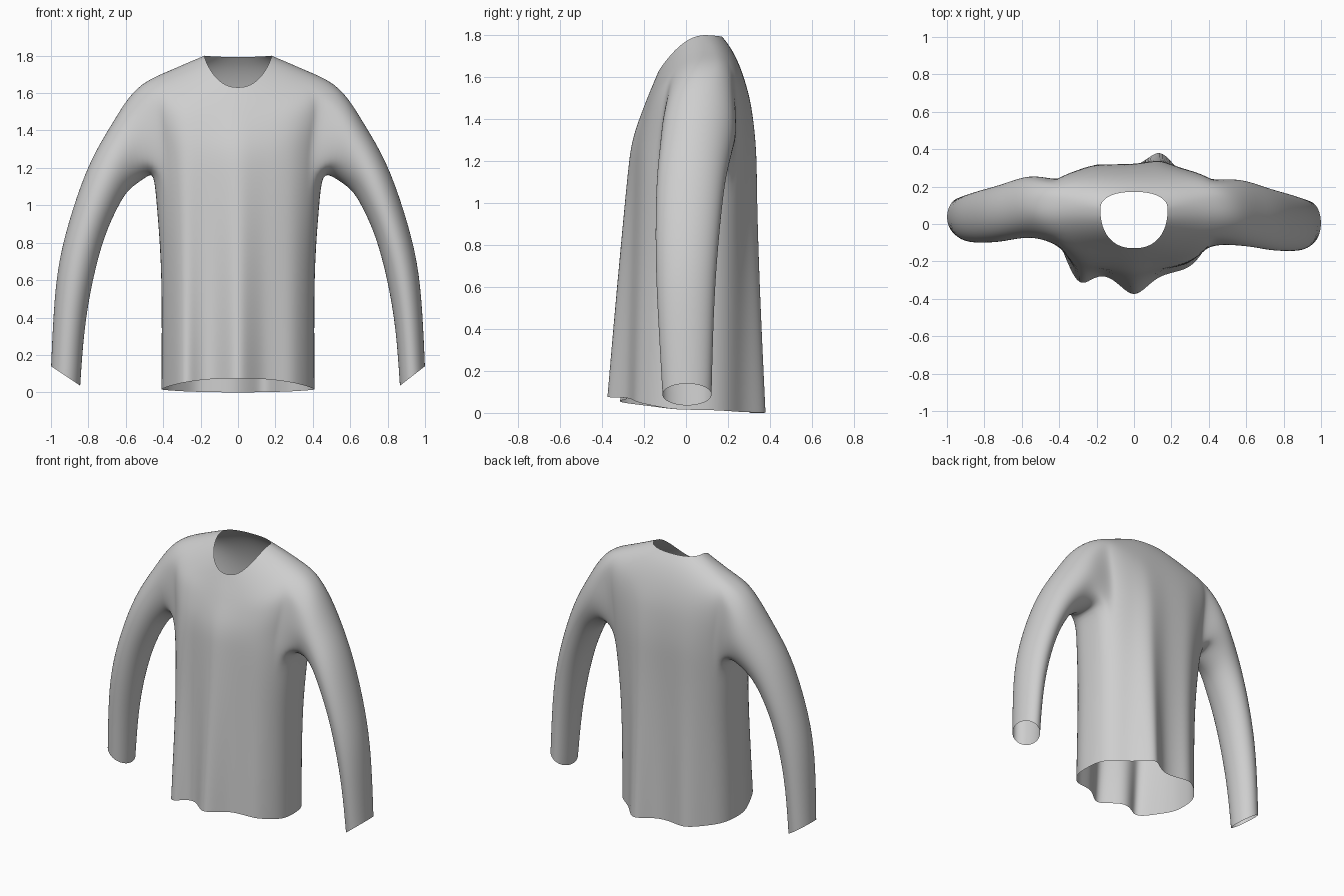
import bpy, bmesh
from math import sin, cos, pi, exp, copysign

cube = bpy.data.objects.get("Cube")
if cube:
    bpy.data.objects.remove(cube)

COLS = 48          # columns around the torso
HALF = 4           # armhole half width in columns
LOW, HIGH = 4, 8   # torso rings bounding the armholes
AROUND = 24        # points around a sleeve

# Torso rings: half width, front y, side y, back y, front z, side z, back z,
# back roundness (lower is squarer)
TORSO = [
    (.410, -.285, .00, .300, .075, .015, .0, .70),
    (.408, -.278, .00, .302, .34, .32, .31, .70),
    (.410, -.267, .01, .306, .70, .70, .70, .68),
    (.435, -.257, .02, .313, 1.0, 1.0, 1.0, .64),
    (.450, -.250, .03, .320, 1.18, 1.18, 1.18, .58),
    (.455, -.244, .04, .320, 1.26, 1.30, 1.28, .54),
    (.470, -.232, .05, .315, 1.33, 1.42, 1.38, .52),
    (.488, -.212, .06, .305, 1.40, 1.54, 1.48, .52),
    (.490, -.192, .08, .285, 1.46, 1.67, 1.57, .56),
    (.380, -.172, .09, .255, 1.52, 1.715, 1.66, .66),
    (.265, -.150, .09, .215, 1.58, 1.765, 1.74, .78),
    (.180, -.130, .08, .172, 1.63, 1.80, 1.793, .87),
]
# Sleeve rings: outer x, outer z, inner x, inner z, front y, back y
SLEEVE = [
    (.583, 1.59, .51, 1.150, -.115, .245),
    (.675, 1.435, .61, 1.085, -.125, .22),
    (.792, 1.245, .66, 1.0, -.142, .188),
    (.887, .98, .737, .84, -.147, .165),
    (.964, .70, .80, .60, -.145, .142),
    (.988, .42, .845, .34, -.130, .130),
    (1.0, .14, .865, .035, -.113, .123),
]
# Cloth folds: centre x, width, depth
FRONT_FOLDS = [(0, .08, .115), (-.3, .075, .14), (.3, .06, .02)]
BACK_FOLDS = [(.14, .08, .105), (-.22, .09, .05)]


def power(v, e):
    return copysign(abs(v) ** e, v)


def fold(x, z, folds):
    fade = max(0, 1 - z / 1.6)
    return fade * sum(d * exp(-((x - c) / w) ** 2) for c, w, d in folds)


def torso_point(ring, col):
    a, yf, ys, yb, zf, zs, zb, roundness = ring
    t = 2 * pi * col / COLS
    s = sin(t)
    x = a * power(cos(t), .87)
    if s > 0:
        end_y, end_z, bend, folds = yb, zb, roundness, BACK_FOLDS
    else:
        end_y, end_z, bend, folds = yf, zf, .87, FRONT_FOLDS
    y = ys + (end_y - ys) * abs(s) ** bend
    z = zs + (end_z - zs) * abs(s) ** 1.6
    return x, y + s * fold(x, z, folds), z


def sleeve_point(ring, side, k):
    ox, oz, ix, iz, yf, yb = ring
    if side < 0:       # the right sleeve hangs a little looser and further back
        ix, yf, yb = ix - .022, yf + .045, yb + .02
    t = 2 * pi * k / AROUND
    c = cos(t)
    x = (ox + ix) / 2 + (ox - ix) / 2 * c
    z = (oz + iz) / 2 + (oz - iz) / 2 * c
    return side * x, (yf + yb) / 2 + (yb - yf) / 2 * sin(t), z


bm = bmesh.new()


def skin(lower, upper, skip=lambda i: False):
    n = len(lower)
    for i in range(n):
        if not skip(i):
            j = (i + 1) % n
            bm.faces.new((lower[i], lower[j], upper[j], upper[i]))


# Torso, leaving out the armholes
rings = [[bm.verts.new(torso_point(r, c)) for c in range(COLS)] for r in TORSO]


def in_armhole(i):
    return (i + HALF) % (COLS // 2) < 2 * HALF


for r in range(len(rings) - 1):
    armhole = LOW <= r < HIGH
    skin(rings[r], rings[r + 1], in_armhole if armhole else lambda i: False)

# Sleeves grown from the armhole edges
for side, middle in ((1, 0), (-1, COLS // 2)):
    edge = [(HIGH, o) for o in range(HALF + 1)]
    edge += [(r, HALF) for r in range(HIGH - 1, LOW, -1)]
    edge += [(LOW, o) for o in range(HALF, -HALF - 1, -1)]
    edge += [(r, -HALF) for r in range(LOW + 1, HIGH)]
    edge += [(HIGH, o) for o in range(-HALF, 0)]
    loop = [rings[r][(middle + side * o) % COLS] for r, o in edge]
    for ring in SLEEVE:
        new = [bm.verts.new(sleeve_point(ring, side, k)) for k in range(AROUND)]
        skin(loop, new)
        loop = new

# Drop vertices left loose inside the armholes
bmesh.ops.delete(bm, geom=[v for v in bm.verts if not v.link_faces], context='VERTS')
bmesh.ops.recalc_face_normals(bm, faces=bm.faces)

mesh = bpy.data.meshes.new("shirt")
bm.to_mesh(mesh)
bm.free()
shirt = bpy.data.objects.new("shirt", mesh)
bpy.context.collection.objects.link(shirt)

# Plain grey cloth
cloth = bpy.data.materials.new("light_grey_cloth")
cloth.use_nodes = True
grey = (.62, .62, .62, 1)
cloth.diffuse_color = grey
cloth.node_tree.nodes["Principled BSDF"].inputs["Base Color"].default_value = grey
mesh.materials.append(cloth)

# Smooth the cloth
for poly in mesh.polygons:
    poly.use_smooth = True
sub = shirt.modifiers.new("smooth_cloth", 'SUBSURF')
sub.levels = sub.render_levels = 2
